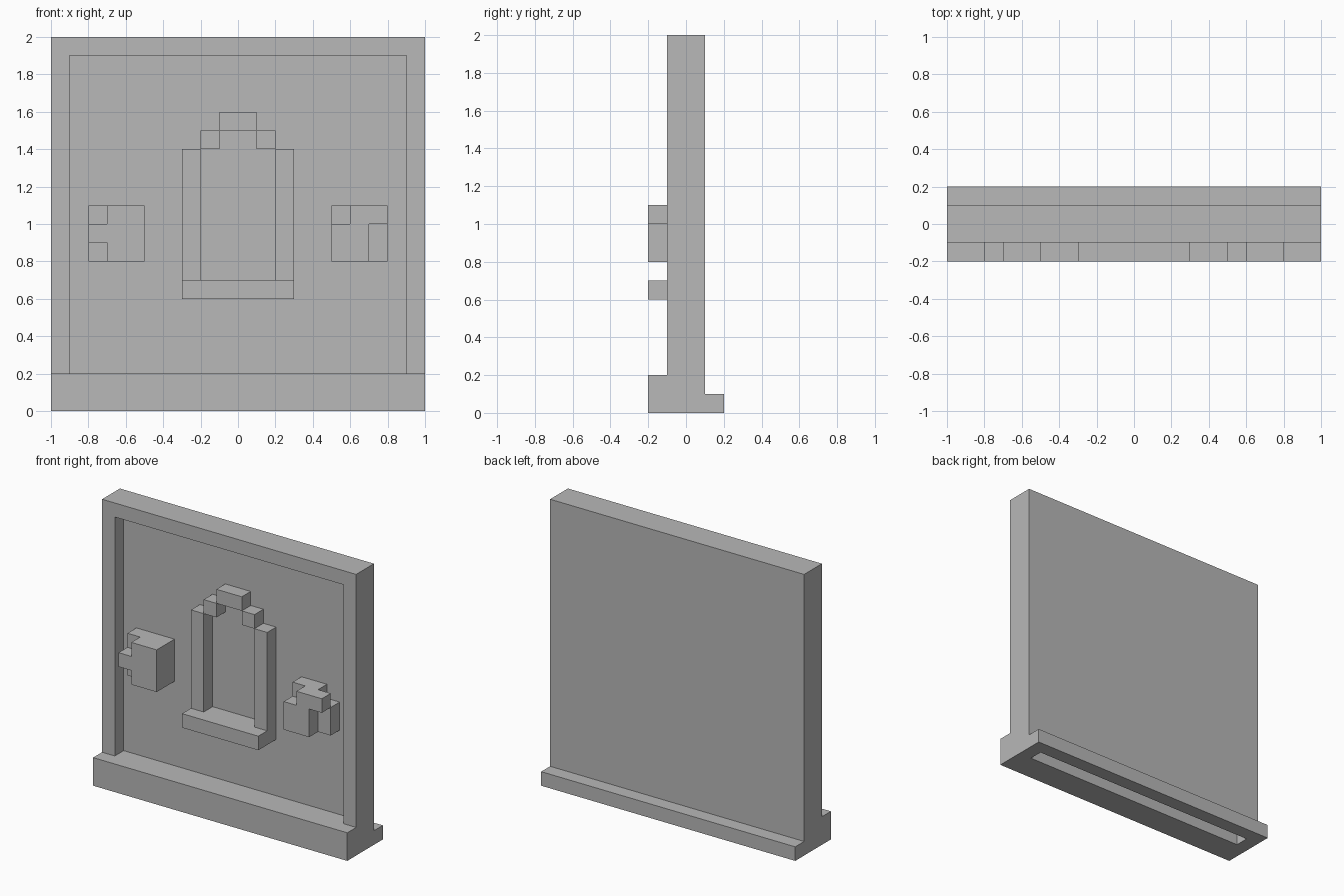
import bpy
import bmesh
from mathutils import Matrix, Vector

if "Cube" in bpy.data.objects:
    bpy.data.objects.remove(bpy.data.objects["Cube"], do_unlink=True)

stone = bpy.data.materials.new("stone grey")
stone.use_nodes = True
colour = (0.48, 0.48, 0.48, 1)
stone.diffuse_color = colour
stone.node_tree.nodes["Principled BSDF"].inputs["Base Color"].default_value = colour

U = 0.1  # block size


def part(name, *boxes):
    """Make one object from boxes given as (x0, x1, y0, y1, z0, z1) in blocks."""
    bm = bmesh.new()
    for x0, x1, y0, y1, z0, z1 in boxes:
        centre = Vector((x0 + x1, y0 + y1, z0 + z1)) * U / 2
        size = Vector((x1 - x0, y1 - y0, z1 - z0)) * U
        bmesh.ops.create_cube(bm, size=1,
                              matrix=Matrix.Translation(centre) @ Matrix.Diagonal(size.to_4d()))
    mesh = bpy.data.meshes.new(name)
    bm.to_mesh(mesh)
    bm.free()
    mesh.materials.append(stone)
    obj = bpy.data.objects.new(name, mesh)
    bpy.context.collection.objects.link(obj)
    return obj


def both_sides(x0, x1, *rest):
    """A box and its mirror image across x = 0."""
    return [(x0, x1, *rest), (-x1, -x0, *rest)]


# Base, leaving a long slot open underneath
part("front_sill", (-10, 10, -2, 0, 0, 2))
part("back_ledge", (-10, 10, 1, 2, 0, 1))
part("base_ends", *both_sides(9, 10, 0, 1, 0, 2))

# Wall slab with a raised border
part("recessed_panel", (-9, 9, 0, 1, 1, 19))
part("frame_posts", *both_sides(9, 10, -1, 1, 2, 19))
part("frame_top", (-10, 10, -1, 1, 19, 20))

# Niche surround in the middle
part("niche_sill", (-3, 3, -2, 0, 6, 7))
part("niche_columns", *both_sides(2, 3, -1, 0, 7, 14))
part("niche_shoulders", *both_sides(1, 2, -1, 0, 14, 15))
part("niche_keystone", (-1, 1, -1, 0, 15, 16))

# Right ornament: block with a tab and shallow corners
part("right_ornament",
     (-7, -5, -2, 0, 8, 11),
     (-8, -7, -2, 0, 9, 10),
     (-8, -7, -1, 0, 10, 11),
     (-8, -7, -1, 0, 8, 9))

# Left ornament: stepped block with an overhanging brow
part("left_ornament",
     (6, 7, -2, 0, 8, 11),
     (5, 6, -2, 0, 8, 10),
     (5, 6, -1, 0, 10, 11),
     (7, 8, -1, 0, 8, 10),
     (7, 8, -2, -1, 10, 11))
